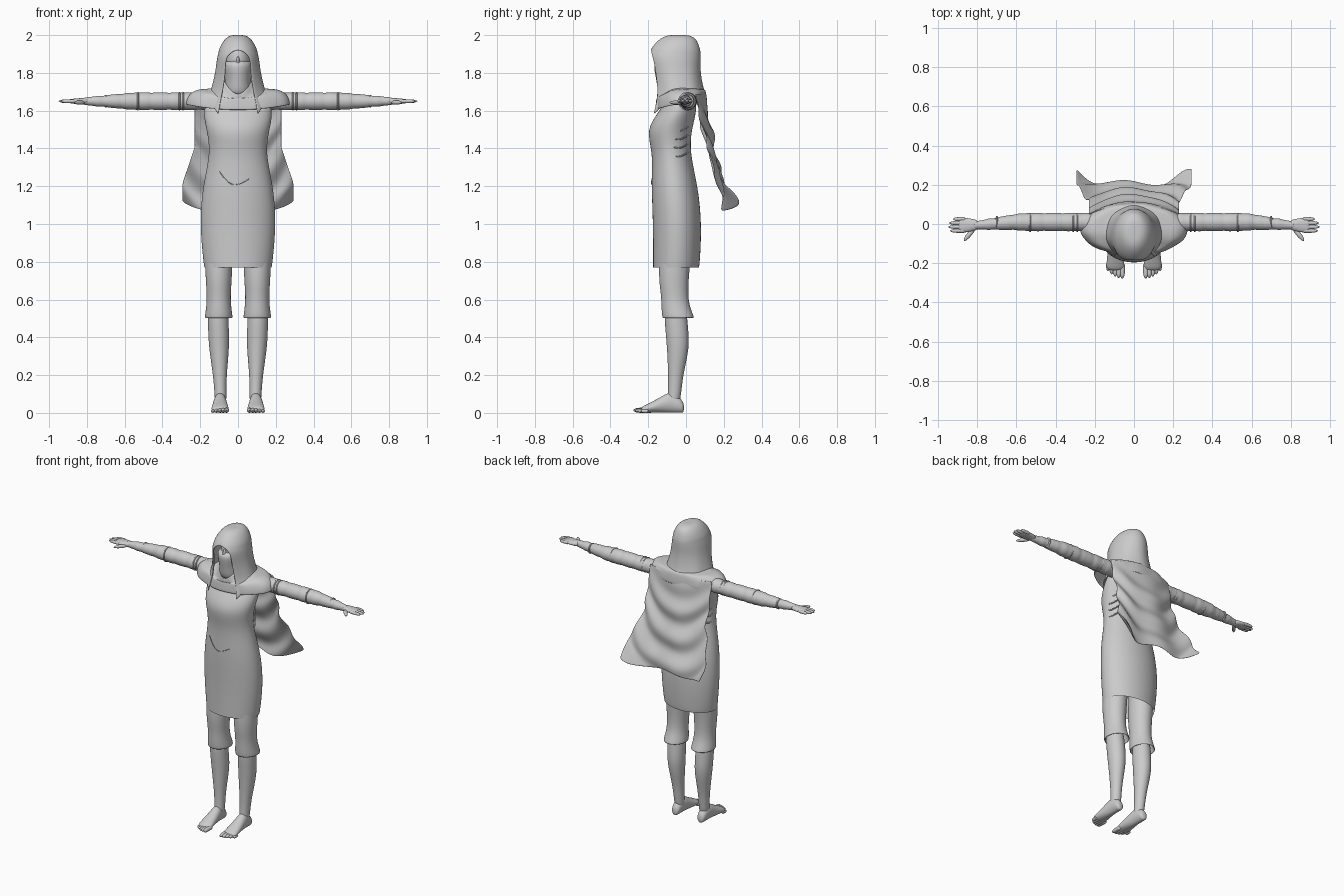
import bpy, bmesh, math
from math import sin, cos, pi

if "Cube" in bpy.data.objects:
    bpy.data.objects.remove(bpy.data.objects["Cube"])

shade = (.6, .6, .6, 1)
grey = bpy.data.materials.new("plain grey")
grey.use_nodes = True
grey.diffuse_color = shade
grey.node_tree.nodes["Principled BSDF"].inputs["Base Color"].default_value = shade


def add_object(name, data, mirror):
    """Link the part, colour it and mirror it where it comes in pairs."""
    data.materials.append(grey)
    part = bpy.data.objects.new(name, data)
    bpy.context.collection.objects.link(part)
    if mirror:
        part.modifiers.new("Mirror", 'MIRROR').use_mirror_merge = False
    return part


def skin(name, rows, closed=True, caps=False, mirror=False, thickness=0):
    """Cover a list of point rows with faces and smooth them."""
    bm = bmesh.new()
    grid = [[bm.verts.new(point) for point in row] for row in rows]
    for lower, upper in zip(grid, grid[1:]):
        around = list(zip(lower, upper))
        following = around[1:] + around[:1]
        pairs = list(zip(around, following))
        for (a, b), (c, d) in pairs if closed else pairs[:-1]:
            bm.faces.new((a, c, d, b))
    if caps:
        bm.faces.new(grid[0])
        bm.faces.new(grid[-1])
    bmesh.ops.remove_doubles(bm, verts=bm.verts, dist=.0001)
    bmesh.ops.recalc_face_normals(bm, faces=bm.faces)
    mesh = bpy.data.meshes.new(name)
    bm.to_mesh(mesh)
    bm.free()
    mesh.shade_smooth()
    part = add_object(name, mesh, mirror)
    if thickness:
        solid = part.modifiers.new("Solidify", 'SOLIDIFY')
        solid.thickness, solid.offset = thickness, 0
    smooth = part.modifiers.new("Subdivision", 'SUBSURF')
    smooth.levels = smooth.render_levels = 2


def loft(name, axis, sections, sides=16, caps=True, **options):
    """Sections are (position, centre, half size, centre, half size)."""
    rows = []
    for position, across, wide, along, deep in sections:
        row = []
        for step in range(sides):
            angle = 2 * pi * step / sides
            point = [across + wide * cos(angle), along + deep * sin(angle)]
            point.insert("xyz".index(axis), position)
            row.append(point)
        rows.append(row)
    skin(name, rows, caps=caps, **options)


def upright(name, outline, **options):
    """Loft a central part from (height, half width, front, back)."""
    loft(name, "z", [(z, 0, wide, (front + back) / 2, (back - front) / 2)
                     for z, wide, front, back in outline], **options)


def digit(name, axis, start, end, side, height, radius):
    """A rounded finger or toe running straight along one axis."""
    sections = []
    for step in range(7):
        t = step / 6
        size = radius * (1 - t ** 6) ** .5 + .001
        sections.append((start + (end - start) * t, side, size, height, size))
    loft(name, axis, sections, sides=8, mirror=True)


def cord(name, points, radius, mirror=True):
    """A thin raised seam or stitch."""
    curve = bpy.data.curves.new(name, 'CURVE')
    curve.dimensions = '3D'
    curve.bevel_depth, curve.bevel_resolution = radius, 1
    spline = curve.splines.new('NURBS')
    spline.points.add(len(points) - 1)
    for control, point in zip(spline.points, points):
        control.co = (*point, 1)
    spline.use_endpoint_u, spline.order_u = True, 3
    add_object(name, curve, mirror)


# Tunic, open at the hem
upright("tunic", [(.77, .18, -.175, .07), (.8, .185, -.175, .075), (1, .205, -.175, .085), (1.2, .19, -.185, .065),
                  (1.38, .145, -.175, .02), (1.5, .168, -.215, .03), (1.6, .19, -.14, .06), (1.7, .15, -.08, .05)],
        sides=24, caps=False)
cord("waist_seam", [(-.1, -.16, 1.28), (-.06, -.18, 1.22), (0, -.187, 1.2), (.06, -.18, 1.24)], .002, mirror=False)
for step in range(5):
    height = 1.36 + step * .045
    cord("side_stitch", [(.13, -.13, height), (.15, -.08, height + .01),
                         (.15, -.03, height - .01), (.12, .01, height + .02)], .004)

# Legs: (height, centre y, half width)
breeches = [(.5, -.04, .073), (.56, -.055, .063), (.62, -.06, .06), (.7, -.065, .066), (.8, -.06, .07), (.95, -.05, .07)]
loft("breeches", "z", [(z, .102, wide, y, wide * 1.15) for z, y, wide in breeches],
     caps=False, mirror=True, thickness=.008)
shin = [(.03, -.07, .03), (.1, -.06, .032), (.2, -.055, .036), (.35, -.04, .056), (.45, -.05, .056), (.6, -.06, .055)]
loft("shin", "z", [(z, .09 + z * .03, wide, y, wide * 1.1) for z, y, wide in shin], mirror=True)

# Foot: (y, half width, height), with five toes
foot = [(-.01, .02, .05), (-.03, .03, .08), (-.08, .033, .12), (-.14, .04, .08), (-.2, .047, .05), (-.24, .045, .03)]
loft("foot", "y", [(y, .095, wide, high / 2, high / 2) for y, wide, high in foot], mirror=True)
for step in range(5):
    size = .014 - step * .001
    digit("toe", "y", -.2, -.28 + step * step * .0025, .06 + step * .018, size, size)


# Arms, with a lightly wrinkled sleeve and bands
def arm_radius(x):
    return .047 - .1 * max(0, x - .55)


sleeve = []
for step in range(34):
    x = .16 + step * .02
    size = arm_radius(x) + .003 * sin(step * 2) * sin(step / 2)
    sleeve.append((x, .01 - .08 * max(0, x - .6), size, 1.65, size))
loft("sleeve", "x", sleeve, mirror=True)
for x in (.29, .31, .53, .7):
    size = arm_radius(x) + .003
    loft("arm_band", "x", [(x + offset, .007, size, 1.65, size) for offset in (-.007, 0, .007)], mirror=True)

# Hands: (x, centre y, half width, half thickness)
palm = [(.79, -.005, .024, .02), (.83, -.005, .033, .017), (.87, -.006, .04, .014), (.9, -.006, .036, .01)]
loft("palm", "x", [(x, y, wide, 1.65, thick) for x, y, wide, thick in palm], mirror=True)
for step, tip in enumerate((.94, .95, .945, .925)):
    digit("finger", "x", .86, tip, -.035 + step * .02, 1.65, .01)
loft("thumb", "x", [(.81 + step * .02, -.02 - step * .021, size, 1.643, size * .6)
                    for step, size in enumerate((.014, .021, .02, .01))], sides=8, mirror=True)

# Head and face mask
upright("head", [(1.62, .05, -.09, .03), (1.75, .05, -.11, .03), (1.83, .07, -.15, .05),
                 (1.93, .07, -.14, .05), (1.98, .03, -.09, .01)])
upright("face_mask", [(1.66, .085, -.15, .02), (1.75, .065, -.155, .03), (1.83, .08, -.175, .03),
                      (1.87, .077, -.165, .03)])
upright("nose", [(1.83, .014, -.172, -.13), (1.89, .007, -.15, -.12)])

# Hood, wrapped round the back between the edges of the face opening:
# (height, half width, front, back, half angle of the opening)
hood = [(1.57, .15, -.22, .1, .75), (1.64, .15, -.19, .1, .7), (1.7, .14, -.17, .09, .6), (1.8, .115, -.18, .07, .6),
        (1.87, .108, -.2, .073, .65), (1.905, .1, -.195, .073, .45), (1.925, .097, -.185, .07, 0),
        (1.975, .07, -.14, .055, 0), (1.995, .04, -.1, .02, 0), (1.995, 0, -.04, -.04, 0)]
rows = []
for z, wide, front, back, gap in hood:
    row = []
    for step in range(33):
        u = step / 16 - 1
        angle = u * (pi - gap)
        fold = 1 + .025 * cos(angle * 7) * max(0, 1.9 - z) * 3
        lift = max(0, 1.7 - z) * .8 * (1 - u ** 4)
        row.append((wide * sin(angle) * fold, (front + back) / 2 + (back - front) / 2 * cos(angle) * fold, z + lift))
    rows.append(row)
skin("hood", rows, closed=False, thickness=.01)

# Cowl draped over the shoulders: (half width, front, back, height)
rows = []
for layer, (wide, front, back, height) in enumerate([
        (.07, -.15, .03, 1.76), (.1, -.15, .06, 1.72), (.17, -.15, .085, 1.71),
        (.22, -.155, .1, 1.71), (.265, -.155, .105, 1.68), (.275, -.16, .11, 1.63)]):
    row = []
    for step in range(32):
        angle = 2 * pi * step / 32
        y = (front + back) / 2 + (back - front) / 2 * cos(angle)
        drop = .07 * max(0, -cos(angle)) ** 2 * (1 - layer * .12)
        row.append((wide * sin(angle), y + .003 * sin(9 * angle), height - drop))
    rows.append(row)
skin("shoulder_cowl", rows, thickness=.008)

# Cape, billowing backward with sagging folds and flared corners
rows = []
for level in range(33):
    v = level / 32
    wide = .23 + .065 * min(1, max(0, v * 3 - 1.5))
    middle, edge = .095 + .11 * v, .05 + .1 * v + .12 * v ** 3
    row = []
    for step in range(33):
        u = step / 16 - 1
        blend = abs(u) ** 2.5
        sag = .012 * sin(v * 22 + 5 * u * u + u) * min(1, v * 3)
        ripple = .012 * v * cos(u * 6 + 1)
        y = middle + (edge - middle) * blend + sag + ripple
        row.append((u * wide, y, 1.69 - .6 * v + .03 * v * u ** 8 - .02 * v * sin(u * pi) ** 2))
    rows.append(row)
skin("cape", rows, closed=False, thickness=.006)
